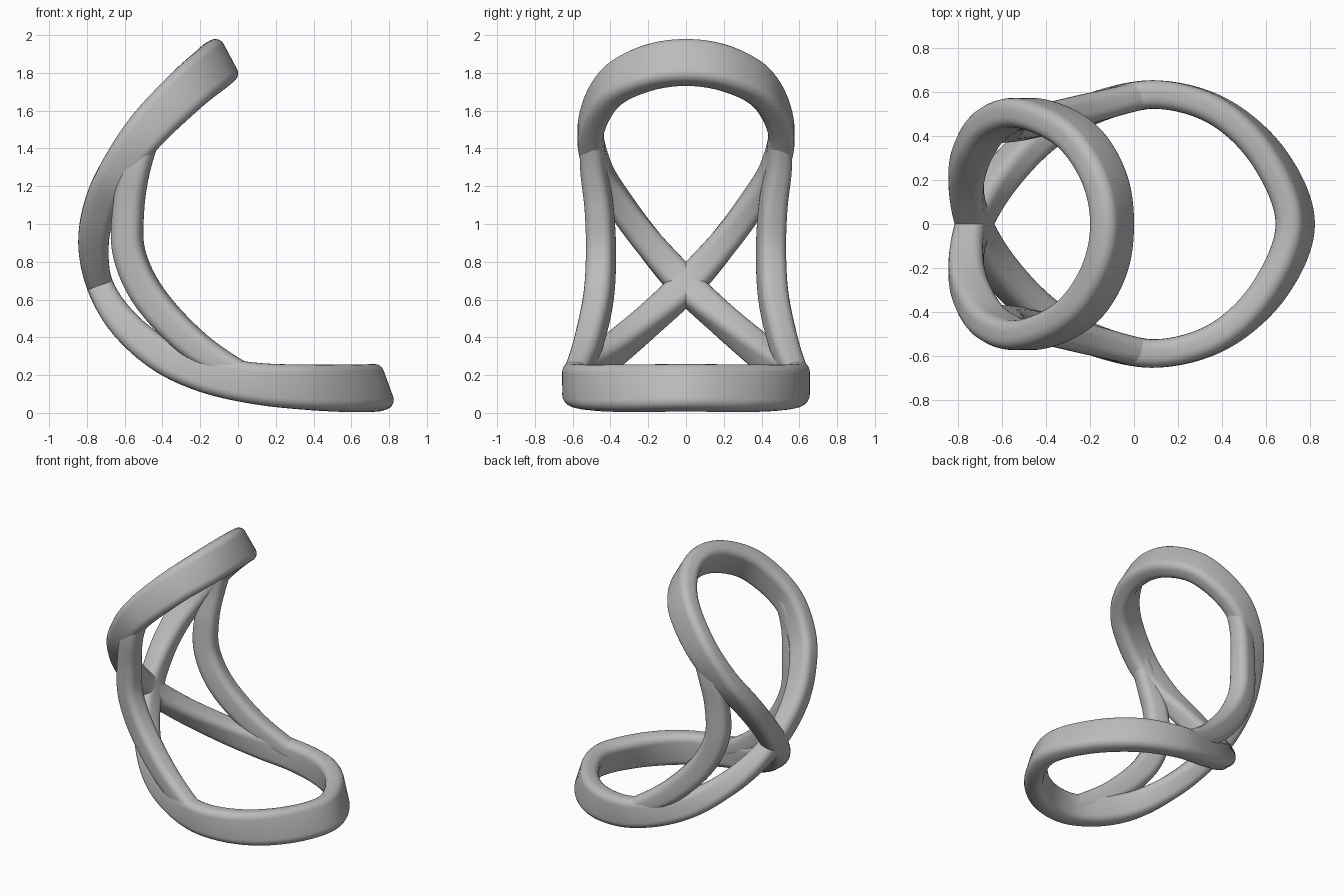
import bpy, bmesh, math
from mathutils import Vector

cube = bpy.data.objects.get("Cube")
if cube:
    bpy.data.objects.remove(cube, do_unlink=True)

grey = bpy.data.materials.new("soft grey")
grey.use_nodes = True
grey.diffuse_color = (0.5, 0.5, 0.5, 1)
grey.node_tree.nodes["Principled BSDF"].inputs["Base Color"].default_value = (0.5, 0.5, 0.5, 1)


def spline(keys, steps, closed):
    """Catmull-Rom through keys of any length."""
    n = len(keys)
    get = (lambda i: keys[i % n]) if closed else (lambda i: keys[max(0, min(n - 1, i))])
    out = []
    for i in range(n if closed else n - 1):
        a, b, c, d = (get(i + k) for k in (-1, 0, 1, 2))
        for s in range(steps):
            t = s / steps
            out.append([0.5 * (2 * q + (r - p) * t + (2 * p - 5 * q + 4 * r - u) * t * t
                               + (3 * q - p - 3 * r + u) * t ** 3)
                        for p, q, r, u in zip(a, b, c, d)])
    if not closed:
        out.append(list(keys[-1]))
    return out


def rounded_section(w, d, r=0.05, arc=5):
    pts = []
    for k, (sx, sy) in enumerate(((1, 1), (-1, 1), (-1, -1), (1, -1))):
        for j in range(arc + 1):
            a = (k + j / arc) * math.pi / 2
            pts.append((sx * (w / 2 - r) + r * math.cos(a), sy * (d / 2 - r) + r * math.sin(a)))
    return pts


def sweep(name, keys, steps=12, closed=False, yaw=0):
    """Keys hold x, y, z, tilt of the deep side in degrees, width and depth."""
    path = spline(keys, steps, closed)
    n = len(path)
    bm = bmesh.new()
    rings = []
    for i, (x, y, z, tilt, w, d) in enumerate(path):
        before = path[i - 1] if closed or i else path[0]
        after = path[(i + 1) % n] if closed else path[min(i + 1, n - 1)]
        tangent = (Vector(after[:3]) - Vector(before[:3])).normalized()
        a = math.radians(tilt)
        deep = Vector((math.cos(a), math.cos(a) * math.tan(math.radians(yaw)), math.sin(a)))
        deep = (deep - tangent * deep.dot(tangent)).normalized()
        side = tangent.cross(deep)
        rings.append([bm.verts.new(Vector((x, y, z)) + side * u + deep * v)
                      for u, v in rounded_section(w, d)])
    m = len(rings[0])
    for i in range(n if closed else n - 1):
        p, q = rings[i], rings[(i + 1) % n]
        for j in range(m):
            k = (j + 1) % m
            bm.faces.new((p[j], p[k], q[k], q[j]))
    if not closed:
        bm.faces.new(rings[0])
        bm.faces.new(rings[-1])
    bmesh.ops.recalc_face_normals(bm, faces=bm.faces)
    mesh = bpy.data.meshes.new(name)
    bm.to_mesh(mesh)
    bm.free()
    mesh.materials.append(grey)
    obj = bpy.data.objects.new(name, mesh)
    bpy.context.collection.objects.link(obj)
    bpy.ops.object.select_all(action="DESELECT")
    obj.select_set(True)
    bpy.context.view_layer.objects.active = obj
    bpy.ops.object.shade_smooth_by_angle(angle=math.radians(40))
    return obj


# Figure-eight band: upper loop, crossing at the back, lower loop
half = [
    (-0.10, 0.00, 1.855, -62, 0.135, 0.25),
    (-0.14, 0.22, 1.82, -57, 0.135, 0.25),
    (-0.27, 0.41, 1.71, -48, 0.135, 0.24),
    (-0.48, 0.505, 1.50, -38, 0.135, 0.22),
    (-0.64, 0.46, 1.28, -27, 0.14, 0.19),
    (-0.73, 0.34, 1.09, -14, 0.145, 0.175),
    (-0.765, 0.19, 0.89, 0, 0.155, 0.16),
    (-0.73, 0.00, 0.675, 18, 0.17, 0.14),
    (-0.61, -0.21, 0.48, 40, 0.155, 0.16),
    (-0.41, -0.41, 0.31, 60, 0.145, 0.18),
    (-0.18, -0.53, 0.21, 74, 0.135, 0.20),
    (0.10, -0.59, 0.155, 90, 0.13, 0.22),
    (0.39, -0.51, 0.135, 98, 0.13, 0.24),
    (0.62, -0.295, 0.13, 107, 0.13, 0.25),
    (0.735, 0.00, 0.133, 110, 0.13, 0.25),
]
mirrored = [(x, -y, *rest) for x, y, *rest in half[-2:0:-1]]
sweep("figure_eight_band", half + mirrored, closed=True)

# Side struts joining the two loops
strut = [
    (-0.46, 0.50, 1.50, -35, 0.12, 0.12),
    (-0.54, 0.49, 1.30, -15, 0.13, 0.15),
    (-0.58, 0.46, 1.08, -5, 0.14, 0.16),
    (-0.575, 0.45, 0.84, 12, 0.145, 0.165),
    (-0.46, 0.465, 0.60, 35, 0.145, 0.17),
    (-0.23, 0.52, 0.36, 55, 0.14, 0.16),
    (0.02, 0.58, 0.205, 70, 0.125, 0.13),
    (0.16, 0.585, 0.16, 85, 0.11, 0.11),
]
for name, sign in (("left_strut", 1), ("right_strut", -1)):
    sweep(name, [(x, sign * y, *rest) for x, y, *rest in strut], yaw=15 * sign)
